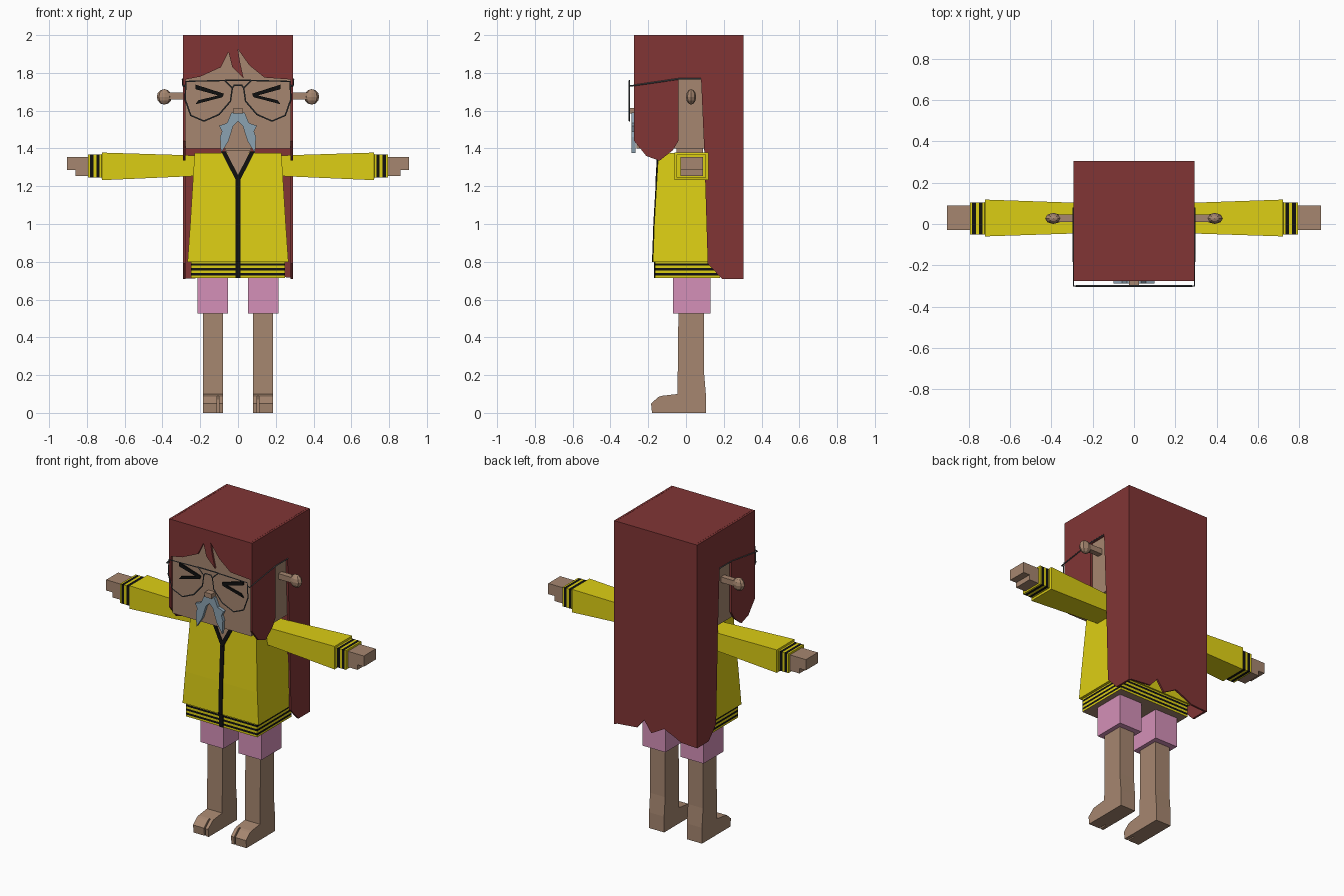
import bpy, bmesh
from mathutils import Vector

if "Cube" in bpy.data.objects:
    bpy.data.objects.remove(bpy.data.objects["Cube"], do_unlink=True)


def material(name, r, g, b):
    m = bpy.data.materials.new(name)
    m.use_nodes = True
    m.diffuse_color = (r, g, b, 1)
    bsdf = m.node_tree.nodes["Principled BSDF"]
    bsdf.inputs["Base Color"].default_value = (r, g, b, 1)
    bsdf.inputs["Roughness"].default_value = 0.8
    return m


SKIN = material("tan_skin", .38, .24, .16)
HAIR = material("dark_red", .22, .036, .036)
YELLOW = material("yellow", .72, .62, .007)
BLACK = material("black", .005, .005, .005)
PINK = material("pink", .66, .28, .48)
GREY = material("blue_grey", .26, .36, .44)
METAL = material("dark_grey", .08, .09, .1)


def finish(name, bm, *mats):
    bmesh.ops.recalc_face_normals(bm, faces=bm.faces)
    mesh = bpy.data.meshes.new(name)
    bm.to_mesh(mesh)
    bm.free()
    for m in mats:
        mesh.materials.append(m)
    ob = bpy.data.objects.new(name, mesh)
    bpy.context.collection.objects.link(ob)
    return ob


def place(axis, a, u, v):
    """Point at a along the axis, with u and v on the other two axes in order."""
    p = [u, v]
    p.insert(axis, a)
    return Vector(p)


def prism(name, pts, axis, a0, a1, mat, offset=None):
    """Outline pushed out along an axis; offset slides y by height."""
    bm = bmesh.new()
    rings = [[bm.verts.new(place(axis, a, *p)) for p in pts] for a in (a0, a1)]
    bm.faces.new(rings[0])
    bm.faces.new(rings[1])
    n = len(pts)
    for i in range(n):
        j = (i + 1) % n
        bm.faces.new((rings[0][i], rings[0][j], rings[1][j], rings[1][i]))
    if offset:
        for v in bm.verts:
            v.co.y += offset(v.co.z)
    return finish(name, bm, mat)


def box(name, x, y, z, mat):
    return prism(name, [(x[0], y[0]), (x[1], y[0]), (x[1], y[1]), (x[0], y[1])],
                 2, z[0], z[1], mat)


def loft(name, axis, sections, mats, cap=0):
    """Rectangular sections (pos, u0, u1, v0, v1, material of next band)."""
    bm = bmesh.new()
    rings = []
    for a, u0, u1, v0, v1, _ in sections:
        corners = ((u0, v0), (u1, v0), (u1, v1), (u0, v1))
        rings.append([bm.verts.new(place(axis, a, *c)) for c in corners])
    for r, s, sec in zip(rings, rings[1:], sections):
        for i in range(4):
            j = (i + 1) % 4
            bm.faces.new((r[i], r[j], s[j], s[i])).material_index = sec[5]
    bm.faces.new(rings[0]).material_index = cap
    bm.faces.new(rings[-1]).material_index = sections[-1][5]
    return finish(name, bm, *mats)


def wire(name, paths, mat, radius=.004):
    cu = bpy.data.curves.new(name, "CURVE")
    cu.dimensions = "3D"
    cu.bevel_depth = radius
    cu.bevel_resolution = 0
    for pts, closed in paths:
        sp = cu.splines.new("POLY")
        sp.points.add(len(pts) - 1)
        for q, p in zip(sp.points, pts):
            q.co = (*p, 1)
        sp.use_cyclic_u = closed
    cu.materials.append(mat)
    ob = bpy.data.objects.new(name, cu)
    bpy.context.collection.objects.link(ob)


def flip(pts, s):
    return [(s * p[0], *p[1:]) for p in pts]


# Head and neck
box("head", (-.277, .277), (-.262, .28), (1.40, 1.95), SKIN)
box("neck", (-.07, .07), (-.05, .09), (1.33, 1.42), SKIN)
box("nose", (-.024, .024), (-.3, -.26), (1.585, 1.615), SKIN)

# Hair shell: crown, fringe, ragged back, side curtains
box("hair_crown", (-.278, .278), (-.27, .3), (1.988, 2), HAIR)
fringe = [(-.28, 2), (-.28, 1.765), (-.2, 1.78), (-.09, 1.83), (-.05, 1.91),
          (-.03, 1.83), (.03, 1.77), (.01, 1.86), (0, 1.925), (.06, 1.84),
          (.14, 1.775), (.28, 1.765), (.28, 2)]
prism("hair_fringe", fringe, 1, -.275, -.263, HAIR)
ragged = [(.285, 2), (.285, .715), (.13, .73), (.08, .79), (.03, .72), (-.06, .77),
          (-.13, .74), (-.18, .715), (-.285, .71), (-.285, 2)]
prism("hair_back", ragged, 1, .293, .305, HAIR)
curtain = [(-.275, 2), (-.275, 1.44), (-.21, 1.36), (-.14, 1.335), (-.07, 1.39),
           (-.04, 1.44), (-.04, 1.767), (.08, 1.767), (.097, 1.38), (.115, .79),
           (.19, .71), (.305, .71), (.305, 2)]

# Hooded jacket body with striped hem
hem = [(z, -.25, .25, -.165, .18, i % 2)
       for i, z in enumerate((.715, .727, .74, .753, .766, .779, .792))]
loft("jacket", 2, hem + [(.8, -.25, .25, -.165, .18, 0),
                         (.8, -.267, .267, -.175, .19, 0),
                         (1.0, -.253, .253, -.168, .17, 0),
                         (1.375, -.23, .23, -.146, .105, 0)],
     (YELLOW, BLACK, SKIN), cap=2)


def chest(z):
    if z < 1:
        return -.175 + (z - .8) * .035
    return -.168 + (z - 1) * .0587


# Zip, open neckline and its dark trim
strip = [(-.013, .8), (.013, .8), (.013, 1), (.013, 1.24), (-.013, 1.24), (-.013, 1)]
prism("zip", strip, 1, -.005, .002, BLACK, chest)
box("hem_zip", (-.013, .013), (-.17, -.163), (.715, .8), BLACK)
prism("neckline", [(0, 1.25), (.065, 1.39), (-.065, 1.39)], 1, -.003, .004, SKIN, chest)
trim = [(0, 1.22), (.013, 1.235), (.09, 1.385), (.065, 1.385), (0, 1.26)]

# Moustache outline and aviator lens outline, one half each
whisker = [(0, 1.585), (.035, 1.59), (.058, 1.535), (.1, 1.52), (.085, 1.49),
           (.095, 1.46), (.09, 1.375), (.05, 1.44), (.025, 1.52), (0, 1.545)]
lens = [(.03, 1.72), (.04, 1.65), (.1, 1.58), (.18, 1.545), (.25, 1.575),
        (.28, 1.66), (.275, 1.755), (.07, 1.76)]

# Eye strokes and leg profile
strokes = {"upper": [(.225, 1.738), (.225, 1.714), (.08, 1.674), (.075, 1.69)],
           "lower": [(.21, 1.655), (.225, 1.634), (.08, 1.672), (.09, 1.684)]}
leg = [(-.13, 0), (-.13, .09), (-.045, .1), (-.04, .55), (.095, .55),
       (.095, .22), (.105, .1), (.105, 0)]
toe = [(-.18, 0), (-.185, .05), (-.145, .085), (-.13, .09), (-.13, 0)]

for s, side in ((1, "left"), (-1, "right")):
    prism(side + "_hair_curtain", curtain, 0, s * .279, s * .292, HAIR)
    prism(side + "_collar_trim", flip(trim, s), 1, -.007, .002, BLACK, chest)
    prism(side + "_moustache", flip(whisker, s), 1, -.288, -.268, GREY)
    for part, pts in strokes.items():
        prism(f"{side}_eye_{part}", flip(pts, s), 1, -.27, -.261, BLACK)

    # Glasses rim and temple
    rim = [(x, -.3, z) for x, z in flip(lens, s)]
    temple = flip([(.275, -.3, 1.735), (.292, -.3, 1.73), (.294, -.04, 1.768),
                   (.294, .08, 1.768)], s)
    wire(side + "_glasses", [(rim, True), (temple, False)], METAL)

    # Ear: stem with a faceted knob
    box(side + "_ear_stem", (s * .27, s * .37), (.01, .045), (1.66, 1.695), SKIN)
    bm = bmesh.new()
    bmesh.ops.create_uvsphere(bm, u_segments=8, v_segments=6, radius=1)
    for v in bm.verts:
        v.co = (s * .39 + v.co.x * .04, .027 + v.co.y * .027, 1.673 + v.co.z * .041)
    finish(side + "_ear_knob", bm, SKIN)

    # Sleeve with striped cuff
    cuff = [(s * x, -.05, .105, 1.245, 1.367, m)
            for x, m in ((.722, 0), (.732, 1), (.75, 0), (.765, 1), (.783, 0), (.793, 0))]
    loft(side + "_sleeve", 0, [(s * .2, -.043, .1, 1.255, 1.362, 0),
                               (s * .72, -.06, .118, 1.232, 1.378, 0)] + cuff,
         (YELLOW, BLACK))
    box(side + "_palm", (s * .78, s * .86), (-.03, .09), (1.255, 1.355), SKIN)
    box(side + "_fingers", (s * .85, s * .905), (-.03, .09), (1.287, 1.355), SKIN)

    # Shorts, leg and split toes
    box(side + "_shorts", (s * .054, s * .214), (-.07, .13), (.525, .73), PINK)
    prism(side + "_leg", leg, 0, s * .08, s * .186, SKIN)
    prism(side + "_inner_toe", toe, 0, s * .08, s * .101, SKIN)
    prism(side + "_outer_toes", toe, 0, s * .11, s * .186, SKIN)

# Brow bar and bridge of the glasses
wire("glasses_bridge", [([(-.07, -.3, 1.762), (.07, -.3, 1.762)], False),
                        ([(-.03, -.3, 1.72), (-.02, -.3, 1.735), (.02, -.3, 1.735),
                          (.03, -.3, 1.72)], False)], METAL)
